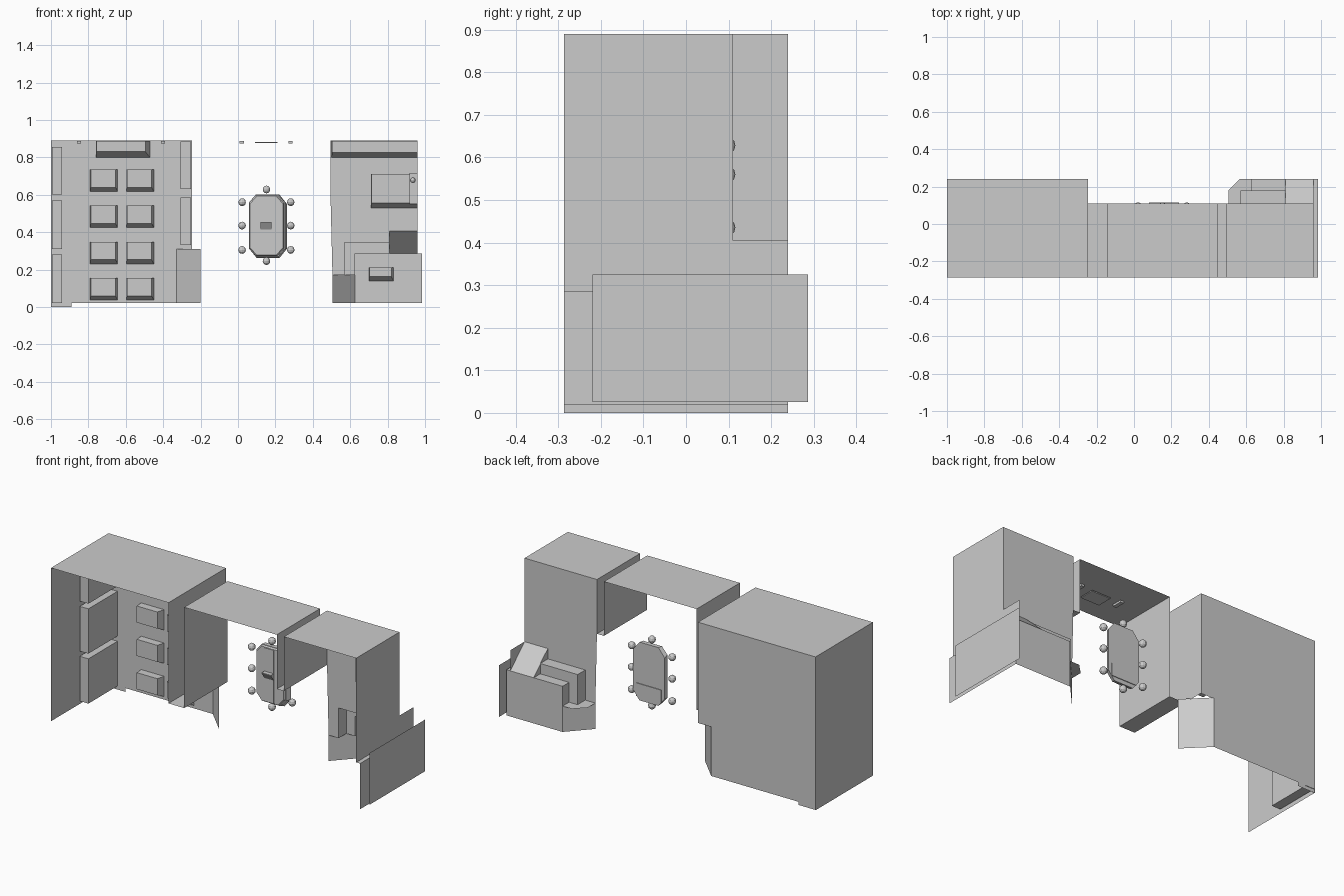
import bpy
import bmesh
from mathutils import Vector

cube = bpy.data.objects.get("Cube")
if cube:
    bpy.data.objects.remove(cube, do_unlink=True)

GREY = (0.6, 0.6, 0.6, 1)
mat = bpy.data.materials.new("plain_grey")
mat.use_nodes = True
mat.diffuse_color = GREY
mat.node_tree.nodes["Principled BSDF"].inputs["Base Color"].default_value = GREY

FRONT, MID, BACK, TOP = -0.287, 0.11, 0.24, 0.89


def finish(name, bm):
    mesh = bpy.data.meshes.new(name)
    bm.to_mesh(mesh)
    bm.free()
    mesh.materials.append(mat)
    obj = bpy.data.objects.new(name, mesh)
    bpy.context.collection.objects.link(obj)
    return obj


def panel(name, axis, at, outline):
    """Flat sheet at a fixed position on one axis; outline uses the other two."""
    bm = bmesh.new()
    verts = []
    for a, b in outline:
        co = [a, b]
        co.insert("xyz".index(axis), at)
        verts.append(bm.verts.new(co))
    bm.faces.new(verts)
    return finish(name, bm)


def rect(a0, a1, b0, b1):
    return [(a0, b0), (a1, b0), (a1, b1), (a0, b1)]


def sheet(name, corners):
    bm = bmesh.new()
    bm.faces.new([bm.verts.new(c) for c in corners])
    return finish(name, bm)


def loft(name, back, front, y_back, y_front):
    """Solid between a back outline and a front outline in x and z."""
    bm = bmesh.new()
    b = [bm.verts.new((x, y_back, z)) for x, z in back]
    f = [bm.verts.new((x, y_front, z)) for x, z in front]
    bm.faces.new(b)
    bm.faces.new(f)
    for i in range(len(b)):
        j = (i + 1) % len(b)
        bm.faces.new((b[i], b[j], f[j], f[i]))
    bmesh.ops.recalc_face_normals(bm, faces=bm.faces)
    return finish(name, bm)


def box(name, x0, x1, y0, y1, z0, z1):
    r = rect(x0, x1, z0, z1)
    return loft(name, r, r, y1, y0)


def block(name, x0, x1, z0, z1, y_back, depth, dx=0.012, dz=0.022):
    """Raised block whose front is drawn in at the right and the bottom."""
    return loft(name, rect(x0, x1, z0, z1), rect(x0 + 0.003, x1 - dx, z0 + dz, z1),
                y_back, y_back - depth)


# Left room shell
panel("left_room_back", "y", BACK,
      [(-1, .02), (-.33, .02), (-.33, .305), (-.245, .305), (-.245, TOP), (-1, TOP)])
panel("left_room_top", "z", TOP, rect(-1, -.245, FRONT, BACK))
panel("left_room_outer_wall", "x", -1, rect(FRONT, BACK, 0, TOP))
panel("left_room_inner_wall", "x", -.245, rect(FRONT, BACK, .305, TOP))
panel("left_edge_strip", "y", BACK - .003, rect(-1, -.89, 0, TOP))
panel("right_edge_strip", "y", BACK - .003, rect(-.318, -.245, .305, TOP))
sheet("left_room_slanted_wall",
      [(-.33, BACK, .02), (-.2, MID, .02), (-.2, MID, .31), (-.33, BACK, .31)])

# Left room cabinets
for i, (z0, z1) in enumerate([(.02, .28), (.31, .57), (.6, .855)]):
    box(f"outer_cabinet_{i}", -.995, -.94, -.03, BACK, z0, z1)
for i, (z0, z1) in enumerate([(.33, .585), (.63, .885)]):
    box(f"inner_cabinet_{i}", -.308, -.25, .18, BACK, z0, z1)

# Two columns of desks and the wide desk at the top
for col, x in enumerate((-.79, -.597)):
    for row in range(4):
        z = .037 + row * .1935
        block(f"desk_{col}_{row}", x, x + .147, z, z + .118, BACK, .045)
block("wide_desk", -.76, -.47, .798, .888, BACK, .06, .025, .032)

# Middle passage
panel("middle_top", "z", TOP, rect(-.145, .45, FRONT, MID))
panel("middle_left_wall", "x", -.145, rect(FRONT, MID, .305, TOP))
panel("middle_left_ledge", "z", .305, rect(-.245, -.145, FRONT, MID))
panel("middle_right_wall", "x", .45, rect(FRONT, MID, .575, TOP))
panel("middle_right_ledge", "z", .575, rect(.45, .495, FRONT, MID))

# Ceiling lights
box("ceiling_lamp", .09, .21, -.17, -.08, .876, .882)
for i, x in enumerate((-.85, -.4, .02, .28)):
    box(f"ceiling_spot_{i}", x - .011, x + .011, -.13, -.07, .874, .886)


# Meeting table with a console and stools
def octagon(x0, x1, z0, z1, c, d):
    return [(x0 + c, z0), (x1 - c, z0), (x1, z0 + d), (x1, z1 - d),
            (x1 - c, z1), (x0 + c, z1), (x0, z1 - d), (x0, z0 + d)]


loft("table_base", octagon(.06, .262, .262, .6, .04, .05),
     octagon(.06, .25, .27, .6, .035, .04), MID, .085)
loft("table_top", octagon(.06, .245, .272, .597, .035, .04),
     octagon(.065, .24, .277, .592, .035, .04), .085, .075)
box("table_centre_strip", .12, .18, .07, .076, .28, .59)
loft("table_console", rect(.12, .18, .415, .455), rect(.12, .18, .452, .455), .07, .045)
box("table_under_plate", .08, .24, MID, MID + .004, .285, .36)

seats = [(x, z) for x in (.022, .282) for z in (.305, .435, .56)]
seats += [(.152, .245), (.152, .628)]
for i, (x, z) in enumerate(seats):
    bm = bmesh.new()
    bmesh.ops.create_uvsphere(bm, u_segments=10, v_segments=6, radius=.021)
    bmesh.ops.translate(bm, verts=bm.verts, vec=Vector((x, .095, z)))
    finish(f"stool_{i}", bm)

# Right room shell
panel("right_room_top", "z", TOP, rect(.495, .96, FRONT, MID))
panel("right_room_inner_wall", "x", .495, rect(FRONT, MID, .575, TOP))
panel("right_room_outer_wall", "x", .96,
      [(FRONT, .285), (BACK, .285), (BACK, .405), (MID, .405), (MID, TOP), (FRONT, TOP)])
panel("right_room_back", "y", MID,
      [(.505, .17), (.57, .17), (.57, .345), (.81, .345), (.81, .405),
       (.96, .405), (.96, TOP), (.495, TOP), (.495, .575)])

# Stepped recess behind the right room
panel("recess_back", "y", BACK, rect(.625, .985, .02, .285))
sheet("recess_slanted_wall",
      [(.505, MID, .02), (.625, BACK, .02), (.625, BACK, .17), (.505, MID, .17)])
panel("recess_low_ledge", "z", .17,
      [(.505, MID), (.505, .18), (.565, BACK), (.625, BACK), (.625, .18), (.57, .18), (.57, MID)])
panel("recess_step_back", "y", .18,
      [(.57, .17), (.625, .17), (.625, .285), (.81, .285), (.81, .345), (.57, .345)])
panel("recess_step_side", "x", .57, rect(MID, .18, .17, .345))
panel("recess_step_top", "z", .345, rect(.57, .81, MID, .18))
panel("recess_ledge_side", "x", .625, rect(.18, BACK, .17, .285))
panel("recess_ledge", "z", .285, rect(.625, .81, .18, BACK))
sheet("recess_sloped_roof",
      [(.81, MID, .405), (.96, MID, .405), (.96, BACK, .285), (.81, BACK, .285)])
panel("recess_roof_side", "x", .81,
      [(MID, .345), (MID, .405), (BACK, .285), (.18, .285), (.18, .345)])

# Outer panels low on the right side
panel("low_outer_wall", "x", .985, rect(FRONT, BACK, .02, .285))
panel("low_outer_ledge", "z", .285, rect(.96, .985, FRONT, BACK))
panel("low_outer_screen", "x", 1, rect(-.22, -FRONT, .025, .325))

# Right room furniture
block("counter", .5, .96, .8, .888, MID, .06, .0, .025)
box("counter_tray", .53, .635, .043, .05, .84, .856)
block("bed", .71, .96, .53, .71, MID, .05, .0, .025)
box("bed_headboard", .918, .96, .05, MID, .55, .715)
bm = bmesh.new()
bmesh.ops.create_uvsphere(bm, u_segments=10, v_segments=6, radius=.014)
bmesh.ops.translate(bm, verts=bm.verts, vec=Vector((.935, .045, .678)))
finish("bed_lamp", bm)
block("low_desk", .7, .832, .14, .212, BACK, .045)
